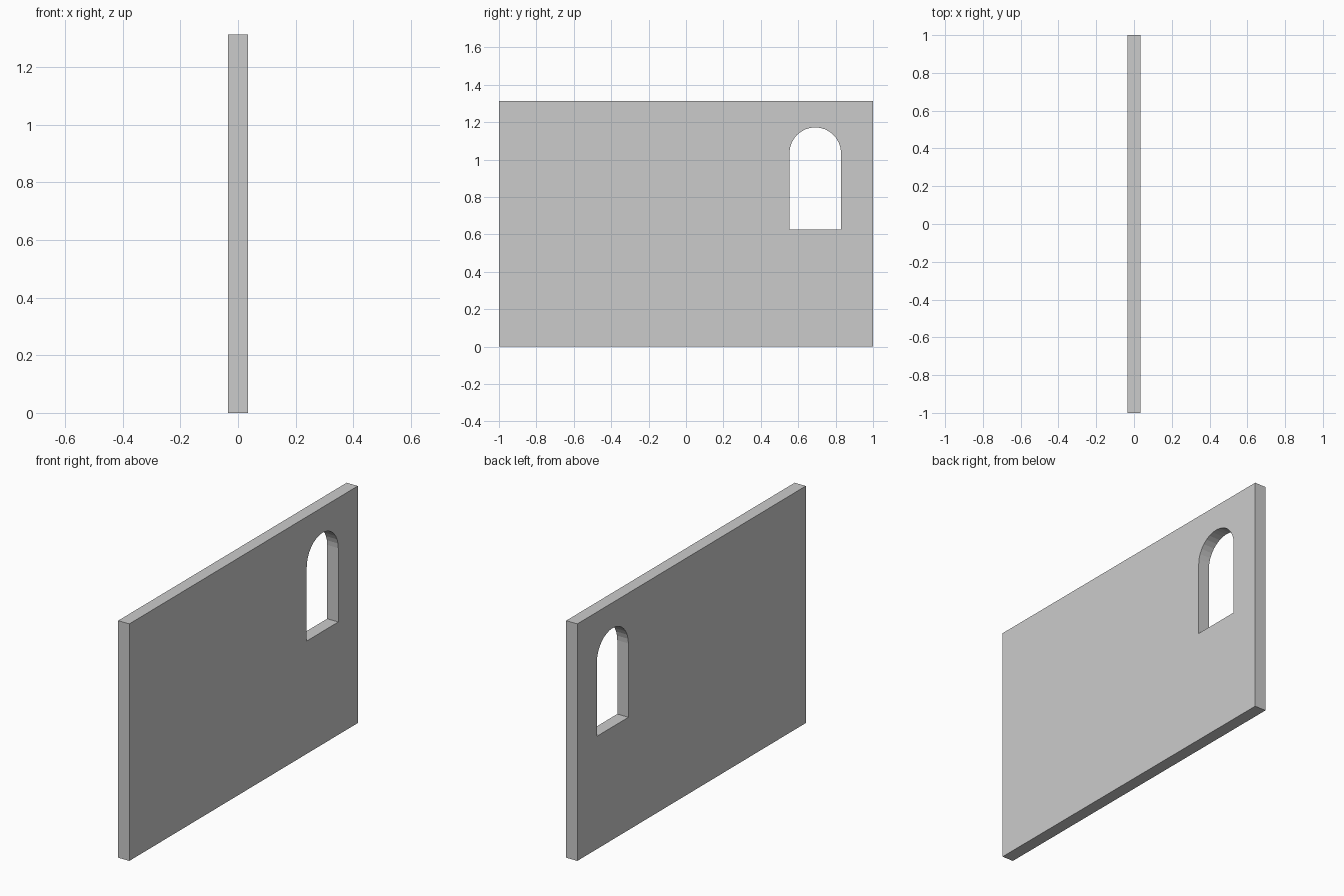
import bpy, bmesh
from math import cos, sin, pi

if "Cube" in bpy.data.objects:
    bpy.data.objects.remove(bpy.data.objects["Cube"])

LENGTH, HEIGHT, THICK = 2.0, 1.313, 0.068
WIN_Y, WIN_R, SILL_Z, SPRING_Z = 0.691, 0.138, 0.625, 1.034
ARC_SEGMENTS = 16


def prism(name, profile, thickness):
    """Extrude a (y, z) profile along x, centred on x = 0."""
    bm = bmesh.new()
    face = bm.faces.new([bm.verts.new((-thickness / 2, y, z)) for y, z in profile])
    ext = bmesh.ops.extrude_face_region(bm, geom=[face], use_keep_orig=True)
    verts = [v for v in ext["geom"] if isinstance(v, bmesh.types.BMVert)]
    bmesh.ops.translate(bm, verts=verts, vec=(thickness, 0, 0))
    bmesh.ops.recalc_face_normals(bm, faces=bm.faces)
    mesh = bpy.data.meshes.new(name)
    bm.to_mesh(mesh)
    bm.free()
    obj = bpy.data.objects.new(name, mesh)
    bpy.context.collection.objects.link(obj)
    return obj


# Wall slab
h = LENGTH / 2
wall = prism("wall", [(-h, 0), (h, 0), (h, HEIGHT), (-h, HEIGHT)], THICK)

# Arched window opening
arch = [(WIN_Y + WIN_R * cos(pi * i / ARC_SEGMENTS),
         SPRING_Z + WIN_R * sin(pi * i / ARC_SEGMENTS))
        for i in range(ARC_SEGMENTS + 1)]
cutter = prism("window_cutter",
               [(WIN_Y - WIN_R, SILL_Z), (WIN_Y + WIN_R, SILL_Z)] + arch, THICK * 3)
cutter.hide_render = True
cutter.hide_viewport = True

cut = wall.modifiers.new("window_opening", "BOOLEAN")
cut.operation = "DIFFERENCE"
cut.solver = "EXACT"
cut.object = cutter
